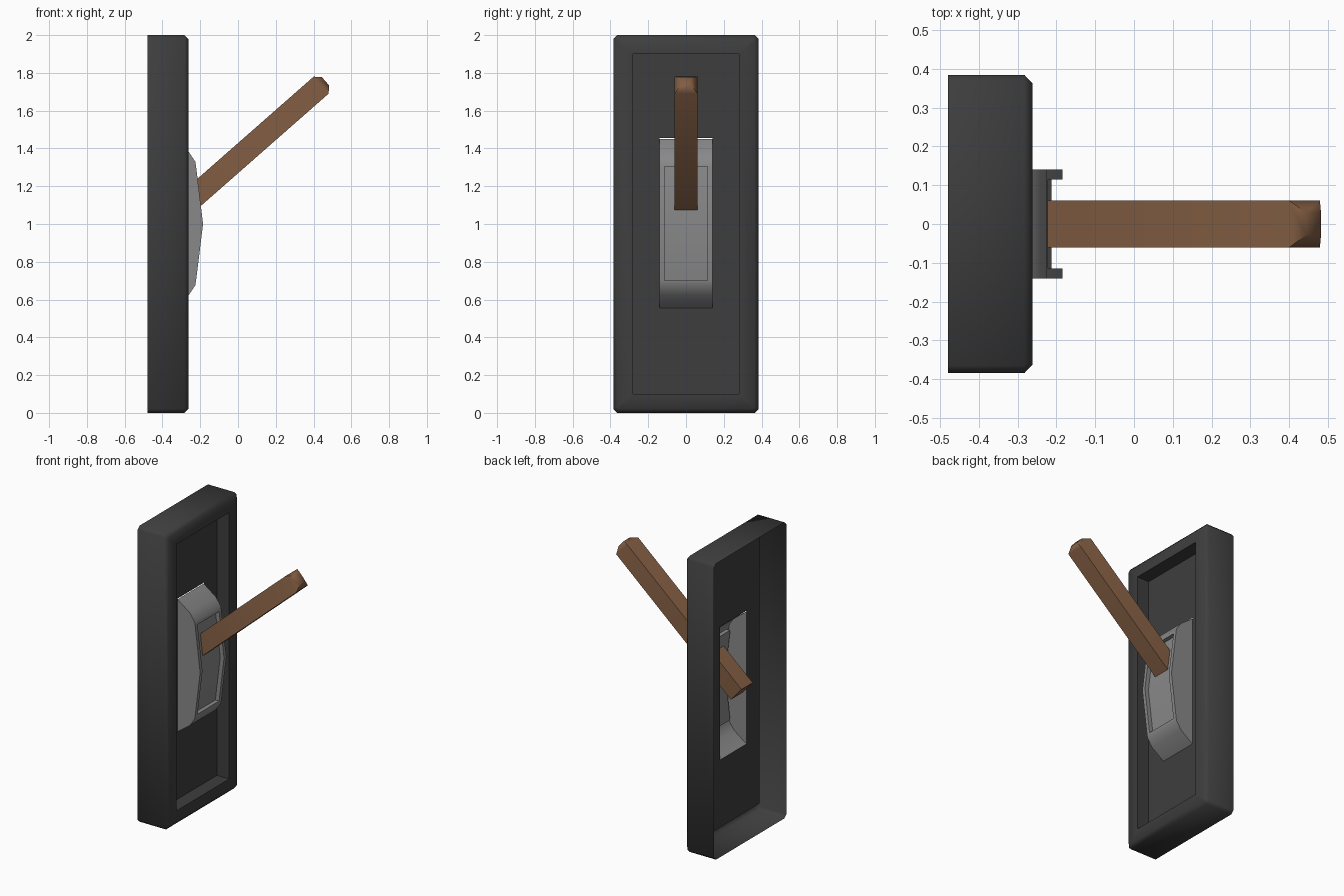
import bpy, bmesh, math
from mathutils import Vector

if "Cube" in bpy.data.objects:
    bpy.data.objects.remove(bpy.data.objects["Cube"])


def material(name, rgb):
    m = bpy.data.materials.new(name)
    m.diffuse_color = (*rgb, 1)
    m.use_nodes = True
    m.node_tree.nodes["Principled BSDF"].inputs["Base Color"].default_value = m.diffuse_color
    return m


dark = material("dark_grey_metal", (0.048, 0.048, 0.048))
grey = material("mid_grey_metal", (0.25, 0.25, 0.25))
brown = material("brown_wood", (0.22, 0.108, 0.054))


def finish(bm, name, mat, angle=50):
    bmesh.ops.remove_doubles(bm, verts=bm.verts, dist=1e-5)
    bmesh.ops.recalc_face_normals(bm, faces=bm.faces)
    me = bpy.data.meshes.new(name)
    bm.to_mesh(me)
    bm.free()
    me.materials.append(mat)
    ob = bpy.data.objects.new(name, me)
    bpy.context.collection.objects.link(ob)
    bpy.ops.object.select_all(action='DESELECT')
    ob.select_set(True)
    bpy.context.view_layer.objects.active = ob
    bpy.ops.object.shade_smooth_by_angle(angle=math.radians(angle))
    return ob


def bridge(bm, a, b, closed=True):
    """Quads between two rows of vertices, dropping repeated corners."""
    n = len(a)
    for i in range(n if closed else n - 1):
        j = (i + 1) % n
        quad = []
        for v in (a[i], a[j], b[j], b[i]):
            if all((v.co - q.co).length > 1e-6 for q in quad):
                quad.append(v)
        if len(quad) > 2:
            bm.faces.new(quad)


# Wall frame: open-backed shell with chamfered rim, recess and housing opening
def ring(bm, x, hy, z0, z1, c):
    pts = [(hy, z0 + c), (hy, z1 - c), (hy - c, z1), (c - hy, z1),
           (-hy, z1 - c), (-hy, z0 + c), (c - hy, z0), (hy - c, z0)]
    return [bm.verts.new((x, y, z)) for y, z in pts]


bm = bmesh.new()
rings = [ring(bm, *r) for r in (
    (-0.48, 0.385, 0.0, 2.0, 0.02),
    (-0.283, 0.385, 0.0, 2.0, 0.02),
    (-0.262, 0.363, 0.022, 1.978, 0.01),
    (-0.262, 0.28, 0.10, 1.90, 0.0),
    (-0.354, 0.28, 0.10, 1.90, 0.0),
    (-0.354, 0.14, 0.555, 1.455, 0.0))]
for a, b in zip(rings, rings[1:]):
    bridge(bm, a, b)
finish(bm, "wall_frame", dark)

# Lever housing: bulged shell with a sunken slot between two rails
half = [(-0.354, 0.555), (-0.262, 0.622), (-0.226, 0.675), (-0.222, 0.70)]
profile = half + [(-0.185, 1.0)] + [(x, 2.005 - z) for x, z in reversed(half)]
lo, hi = 3, 5                      # profile indices of the slot ends
bm = bmesh.new()
cols = [[bm.verts.new((x, y, z)) for x, z in profile]
        for y in (-0.14, -0.115, 0.115, 0.14)]
bridge(bm, cols[0], cols[1], False)
bridge(bm, cols[2], cols[3], False)
bridge(bm, cols[1][:lo + 1], cols[2][:lo + 1], False)
bridge(bm, cols[1][hi:], cols[2][hi:], False)
bm.faces.new(cols[0])
bm.faces.new(cols[3])
rim = [cols[1][lo:hi + 1], cols[2][lo:hi + 1]]
floor = [[bm.verts.new(v.co - Vector((0.028, 0, 0))) for v in row] for row in rim]
bridge(bm, floor[0], floor[1], False)
for r, f in zip(rim, floor):
    bridge(bm, r, f, False)
for k in (0, -1):
    bm.faces.new((rim[0][k], rim[1][k], floor[1][k], floor[0][k]))
finish(bm, "lever_housing", grey)

# Lever handle: slanted square bar with a chamfered tip
start, end = Vector((-0.417, 0, 0.982)), Vector((0.44, 0, 1.735))
d = (end - start).normalized()
up, side = Vector((-d.z, 0, d.x)), Vector((0, 1, 0))
bm = bmesh.new()
rows = []
for centre, r in ((start, 0.06), (end, 0.06), (end + d * 0.031, 0.029)):
    rows.append([bm.verts.new(centre + up * r * u + side * r * s)
                 for u, s in ((1, 1), (1, -1), (-1, -1), (-1, 1))])
bridge(bm, rows[0], rows[1])
bridge(bm, rows[1], rows[2])
bm.faces.new(rows[0])
bm.faces.new(rows[2])
finish(bm, "lever_handle", brown)
